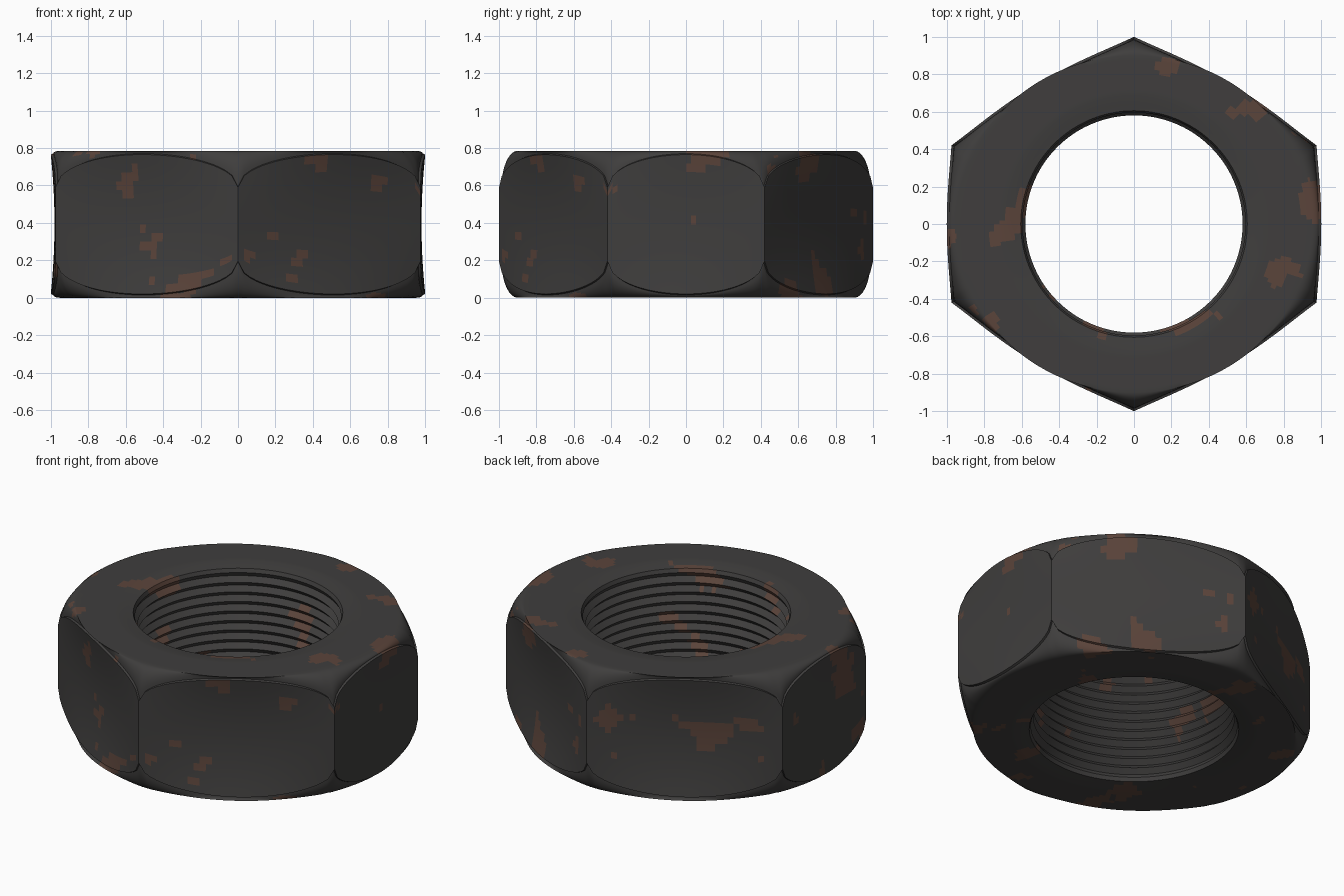
import bpy, bmesh, math
from mathutils import Vector, noise

if "Cube" in bpy.data.objects:
    bpy.data.objects.remove(bpy.data.objects["Cube"])

H = 0.785            # nut height
MID = H / 2
STEPS = 32           # columns per side face
BORE = 0.58

# stretched hexagon corners, counter-clockwise
corners = [Vector(c) for c in ((0.975, -0.42), (0.975, 0.42), (0, 1),
                               (-0.975, 0.42), (-0.975, -0.42), (0, -1))]


def material(name, col):
    m = bpy.data.materials.new(name)
    m.diffuse_color = (*col, 1)
    m.use_nodes = True
    m.node_tree.nodes["Principled BSDF"].inputs["Base Color"].default_value = m.diffuse_color
    return m


def column(p, n, bulge, u):
    """Closed vertical section of the nut through one point of the hexagon."""
    a = math.atan2(p.y, p.x)
    ray = Vector((math.cos(a), math.sin(a)))
    rim = Vector((0.95 * 0.9, 0.95 * 0.9)).x / math.hypot(0.9 * ray.x, 0.95 * ray.y)
    edge = ray * rim
    half = 0.2 + 0.178 * math.sqrt(max(0, 1 - u * u))   # panel half height

    def side(z):
        t = (z - MID) / 0.38
        return p + n * bulge * (1 - u * u) * (0.2 + 0.8 * t * t)

    # upper half: bore lip, flat ring, rounded corner chamfer
    lip = [(ray * 0.595, H - 0.035), (ray * 0.605, H - 0.012), (ray * 0.64, H - 0.008)]
    flat = [(ray * (0.69 + (rim - 0.69) * i / 9), H) for i in range(10)]
    end = side(MID + half) - ray * 0.014
    cham = []
    for i in range(1, 9):
        s = i / 8 * math.pi / 2
        cham.append((edge.lerp(end, math.sin(s)), MID + half + (H - MID - half) * math.cos(s)))
    upper = lip + flat + cham
    lower = [(q, H - z) for q, z in reversed(upper)]
    # slightly hollow side panel
    panel = []
    for i in range(17):
        z = MID + half * 0.985 * (1 - i / 8)
        panel.append((side(z), z))
    # thread ridges
    turns = 11
    z0, z1 = 0.06, H - 0.06
    thread = [(ray * (BORE if k % 2 else BORE + 0.028), z0 + (z1 - z0) * k / (2 * turns))
              for k in range(2 * turns + 1)]
    return [(q.x, q.y, z) for q, z in upper + panel + lower + thread]


# nut body: sweep the section round the hexagon
bm = bmesh.new()
cols = []
for f in range(6):
    c0, c1 = corners[f], corners[(f + 1) % 6]
    d = (c1 - c0).normalized()
    n = Vector((d.y, -d.x))
    bulge = 0.026 if f % 3 == 0 else 0.05
    for i in range(STEPS):
        t = i / STEPS
        pts = column(c0.lerp(c1, t), n, bulge, 2 * t - 1)
        cols.append([bm.verts.new(v) for v in pts])
rows = len(cols[0])
for i, a in enumerate(cols):
    b = cols[(i + 1) % len(cols)]
    for k in range(rows):
        m = (k + 1) % rows
        bm.faces.new((a[k], a[m], b[m], b[k]))
bmesh.ops.recalc_face_normals(bm, faces=bm.faces)

# rust patches by noise
for face in bm.faces:
    c = face.calc_center_median()
    v = noise.noise(c * 4.5 + Vector((3.1, 7.7, 1.3)))
    v += 0.25 * noise.noise(c * 14)
    face.material_index = 1 if v > 0.43 else 0

mesh = bpy.data.meshes.new("hex_nut")
bm.to_mesh(mesh)
bm.free()
nut = bpy.data.objects.new("hex_nut", mesh)
bpy.context.collection.objects.link(nut)
mesh.materials.append(material("dark_steel", (0.05, 0.048, 0.047)))
mesh.materials.append(material("rust", (0.105, 0.058, 0.043)))

bpy.context.view_layer.objects.active = nut
nut.select_set(True)
bpy.ops.object.shade_smooth_by_angle(angle=math.radians(32))
